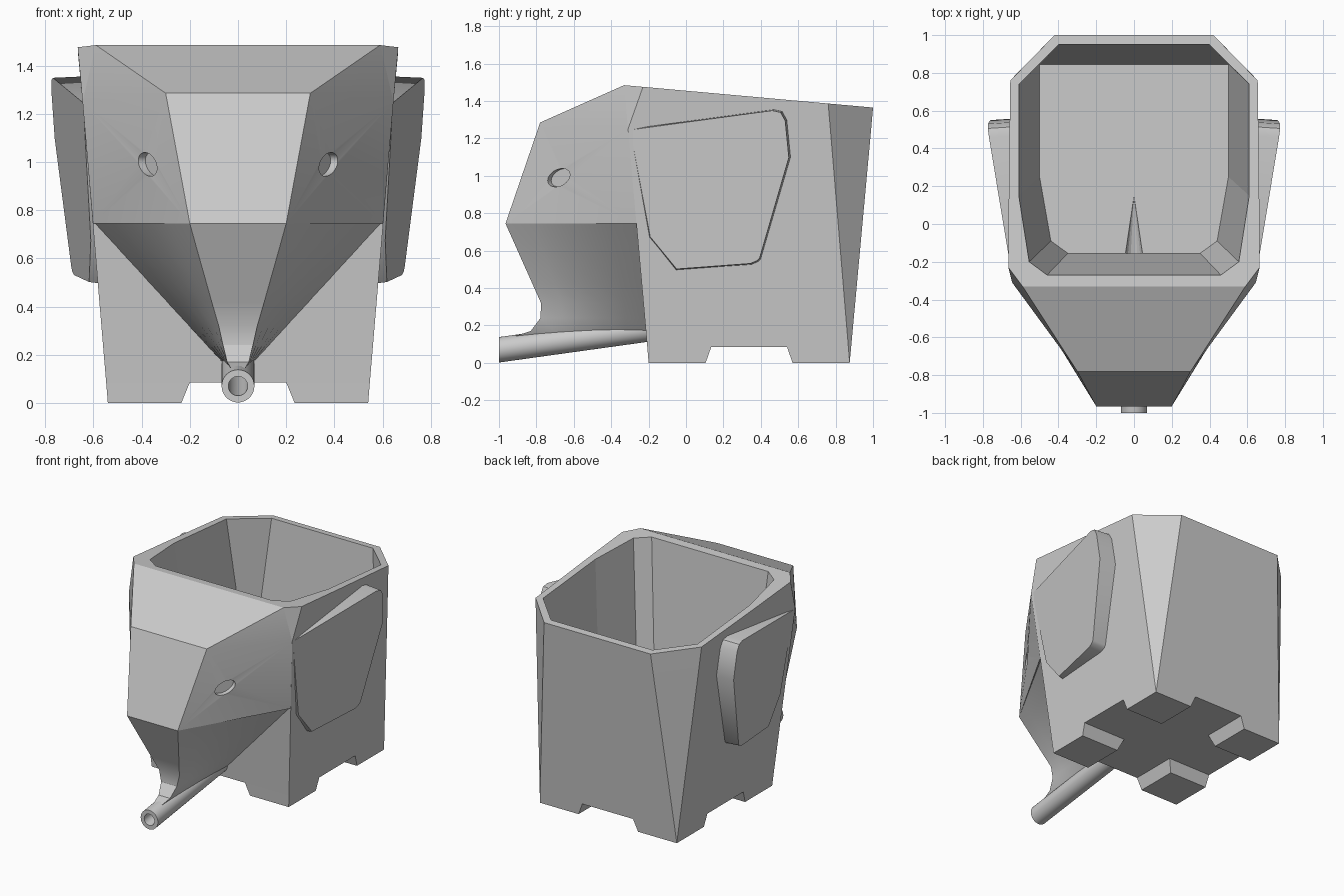
import bpy
import bmesh
from math import cos, sin, pi, radians
from mathutils import Vector

cube = bpy.data.objects.get("Cube")
if cube:
    bpy.data.objects.remove(cube, do_unlink=True)

GREY = (0.6, 0.6, 0.6, 1.0)
mat = bpy.data.materials.new("plain grey")
mat.use_nodes = True
mat.diffuse_color = GREY
for node in mat.node_tree.nodes:
    if node.type == 'BSDF_PRINCIPLED':
        node.inputs["Base Color"].default_value = GREY


def finish(bm, name):
    bmesh.ops.remove_doubles(bm, verts=bm.verts[:], dist=0.0001)
    bmesh.ops.recalc_face_normals(bm, faces=bm.faces[:])
    mesh = bpy.data.meshes.new(name)
    bm.to_mesh(mesh)
    bm.free()
    mesh.materials.append(mat)
    obj = bpy.data.objects.new(name, mesh)
    bpy.context.collection.objects.link(obj)
    return obj


def flip(points):
    return [(-x, y, z) for x, y, z in points]


def whole(half):
    """Closed symmetric ring from its +x half."""
    return half + flip(half)[::-1]


def skin(bm, rings):
    """Quads between successive rings; returns the rings of vertices."""
    loops = [[bm.verts.new(p) for p in ring] for ring in rings]
    for a, b in zip(loops, loops[1:]):
        for i in range(len(a)):
            j = (i + 1) % len(a)
            bm.faces.new((a[i], a[j], b[j], b[i]))
    return loops


def loft(name, rings):
    bm = bmesh.new()
    loops = skin(bm, rings)
    bm.faces.new(loops[0][::-1])
    bm.faces.new(loops[-1])
    return finish(bm, name)


def on_rim(points):
    return [(x, y, 1.455 - 0.09 * y) for x, y in points]


def at(z, points):
    return [(x, y, z) for x, y in points]


# Hollow body: outside up, across the sloping rim, inside down to the floor
STEP, FLOOR = 0.085, 0.19
under = at(STEP, [(0.547, -0.207), (0.547, -0.207), (0.547, 0.25),
                  (0.547, 0.868), (0.533, 0.883)])
shoulder = [(0.645, -0.31, 1.25), (0.645, -0.31, 1.25), (0.645, 0.15, 1.25),
            (0.644, 0.772, 1.248), (0.432, 0.988, 1.229)]
rim_out = on_rim([(0.59, -0.33), (0.665, -0.23), (0.663, 0.15), (0.655, 0.76), (0.42, 1.0)])
rim_in = on_rim([(0.46, -0.27), (0.555, -0.2), (0.61, 0.15), (0.61, 0.74), (0.40, 0.95)])
floor = at(FLOOR, [(0.35, -0.155), (0.44, -0.09), (0.5, 0.25), (0.5, 0.845), (0.5, 0.845)])
bm = bmesh.new()
loops = skin(bm, [whole(r) for r in (under, shoulder, rim_out, rim_in, floor)])
bm.faces.new(loops[0][::-1])

# Drain groove tapering into the floor
apex = bm.verts.new((0, 0.15, FLOOR))
arc = [bm.verts.new((-0.045 * cos(pi * i / 8), -0.155, FLOOR - 0.045 * sin(pi * i / 8)))
       for i in range(9)]
bm.faces.new(loops[-1] + [arc[0], apex, arc[-1]])
for a, b in zip(arc, arc[1:]):
    bm.faces.new((apex, a, b))
bm.faces.new(arc)
finish(bm, "planter_body")

# Four feet with sloped inner sides
front_foot = [at(0, [(0.235, -0.2), (0.54, -0.2), (0.54, 0.105), (0.235, 0.105)]),
              at(STEP, [(0.2, -0.207), (0.547, -0.207), (0.547, 0.135), (0.2, 0.135)])]
back_foot = [at(0, [(0.235, 0.57), (0.54, 0.57), (0.54, 0.875), (0.54, 0.875),
                    (0.235, 0.875)]),
             at(STEP, [(0.2, 0.54), (0.547, 0.54), (0.547, 0.868), (0.533, 0.883),
                       (0.2, 0.883)])]
for end, rings in (("front", front_foot), ("back", back_foot)):
    loft("left_" + end + "_foot", rings)
    loft("right_" + end + "_foot", [flip(r) for r in rings])

# Eye socket: a tilted oval sunk square to the cheek
n = Vector((0.838, -0.545, 0))
u = Vector((0.545, 0.838, 0))
w = Vector((0, 0, 1))
tilt = radians(20)
major = (u * cos(tilt) + w * sin(tilt)) * 0.074
minor = (w * cos(tilt) - u * sin(tilt)) * 0.045
eye = Vector((0.375, -0.68, 0.99))
SIDES = 24
oval = [eye + major * cos(2 * pi * i / SIDES) + minor * sin(2 * pi * i / SIDES)
        for i in range(SIDES)]

# Faceted head: cheek corners shared by forehead, face and neck
brow, crown, nape, jaw, chin = range(5)
corners = [Vector(p) for p in ((0.3, -0.78, 1.285), (0.59, -0.33, 1.485),
                               (0.645, -0.31, 1.25), (0.602, -0.265, 0.745),
                               (0.2, -0.965, 0.745))]


def facing(i):
    """Cheek corner that oval side i looks toward."""
    i %= SIDES
    middle = (oval[i] + oval[(i + 1) % SIDES]) / 2 - eye
    return max((brow, nape, jaw, chin),
               key=lambda c: middle.normalized().dot((corners[c] - eye).normalized()))


bm = bmesh.new()
halves = []
for s in (1, -1):
    c = [bm.verts.new((s * p.x, p.y, p.z)) for p in corners]
    edge, pit = skin(bm, [[(s * p.x, p.y, p.z) for p in ring]
                          for ring in (oval, [q - n * 0.035 for q in oval])])
    bm.faces.new(pit)
    for i in range(SIDES):
        j = (i + 1) % SIDES
        k, k2 = facing(i), facing(i + 1)
        bm.faces.new((edge[i], edge[j], c[k]))
        if k != k2:
            bm.faces.new((edge[j], c[k2], c[k]))
    bm.faces.new((c[brow], c[crown], c[nape]))
    halves.append(c)
left, right = halves
for a, b in ((crown, brow), (brow, chin), (chin, jaw), (jaw, nape), (nape, crown)):
    bm.faces.new((left[a], left[b], right[b], right[a]))
head = finish(bm, "head")

# Snout tapering onto the trunk: height, half width, front
levels = [(0.745, 0.2, -0.965), (0.64, 0.171, -0.918), (0.53, 0.14, -0.869),
          (0.42, 0.109, -0.82), (0.32, 0.08, -0.775), (0.24, 0.062, -0.778),
          (0.17, 0.045, -0.83), (0.145, 0.03, -0.91)]
rings = []
for z, xf, yf in levels:
    front = Vector((xf, yf, z))
    back = Vector((max(0.6 - 0.93 * (0.745 - z), 0.04), -0.19 - 0.081 * z, z))
    rings.append(whole([tuple(front.lerp(back, i / 5)) for i in range(6)]))
snout = loft("snout", rings)


# Hollow trunk spout sloping down to the front
def circle(radius, y):
    return [(radius * cos(2 * pi * i / 32), y,
             0.07 + 0.139 * (y + 1) + radius * sin(2 * pi * i / 32)) for i in range(32)]


trunk = loft("trunk", [circle(0.068, -0.18), circle(0.068, -1),
                       circle(0.04, -1), circle(0.04, -0.25)])

# Ears: wedges that flare outwards toward the back
outline = [(-0.31, 1.25), (0.47, 1.355), (0.515, 1.345), (0.54, 1.3), (0.56, 1.1),
           (0.40, 0.555), (0.385, 0.54), (0.35, 0.525), (-0.055, 0.495), (-0.2, 0.67)]
root = [(0.52 + 0.0845 * z, y, z) for y, z in outline]
inset = [(0.15 + (y - 0.15) * 0.975, 0.95 + (z - 0.95) * 0.985) for y, z in outline]
flare = [(0.54 + 0.0845 * z + 0.154 * (y + 0.28), y, z) for y, z in inset]
left_ear = loft("left_ear", [root, flare])
right_ear = loft("right_ear", [flip(root), flip(flare)])

# Soft shading with crisp edges
for obj in (head, snout, trunk, left_ear, right_ear):
    obj.select_set(True)
bpy.context.view_layer.objects.active = head
bpy.ops.object.shade_smooth_by_angle(angle=radians(30))
